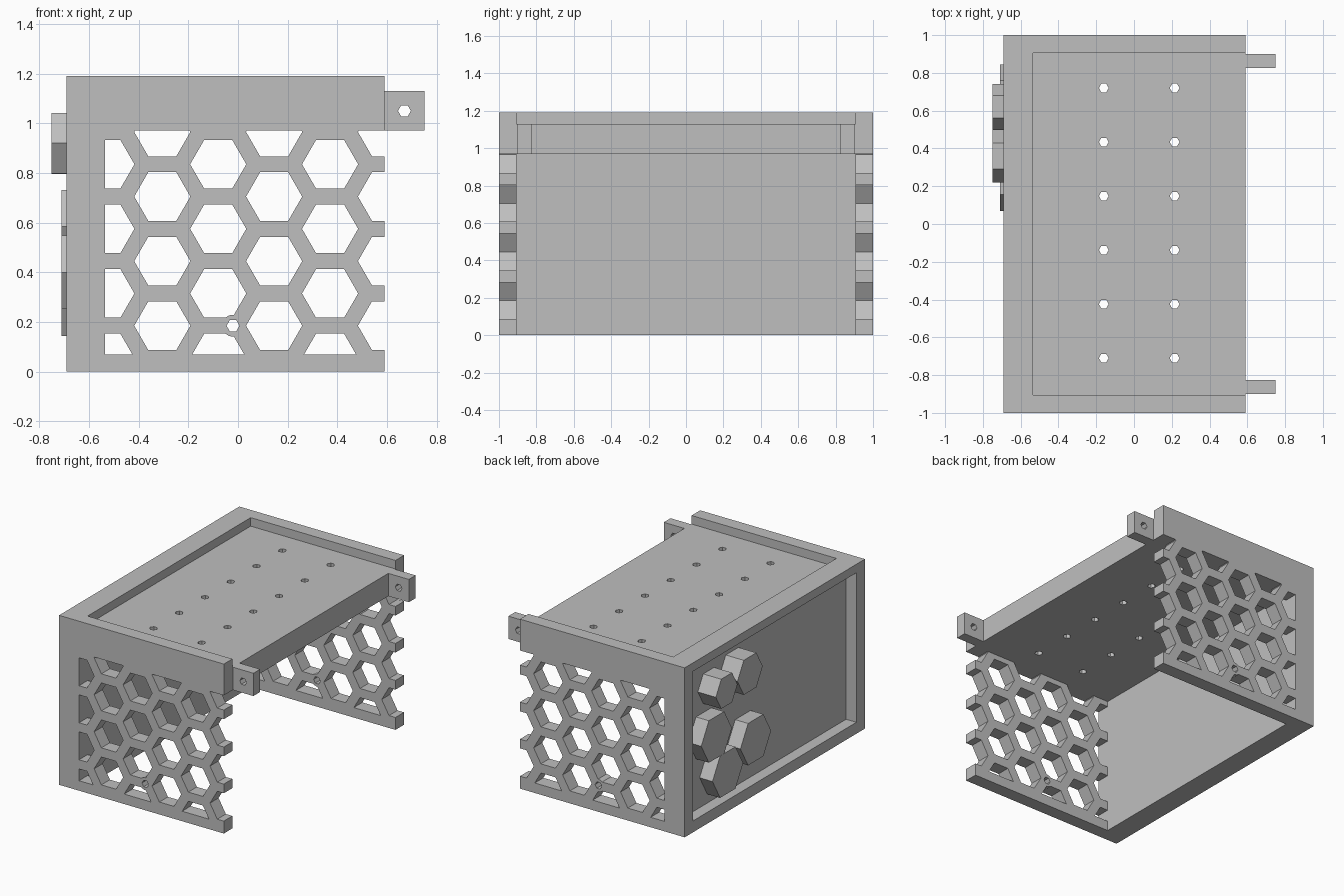
import bpy, bmesh
from math import cos, sin, pi, sqrt
from mathutils import Vector

if "Cube" in bpy.data.objects:
    bpy.data.objects.remove(bpy.data.objects["Cube"])

grey = bpy.data.materials.new("light_grey")
grey.use_nodes = True
grey.diffuse_color = (0.52, 0.52, 0.52, 1)
grey.node_tree.nodes["Principled BSDF"].inputs["Base Color"].default_value = (0.52, 0.52, 0.52, 1)


def finish(name, bm):
    bmesh.ops.recalc_face_normals(bm, faces=bm.faces)
    mesh = bpy.data.meshes.new(name)
    bm.to_mesh(mesh)
    bm.free()
    mesh.materials.append(grey)
    obj = bpy.data.objects.new(name, mesh)
    bpy.context.collection.objects.link(obj)
    return obj


def add_box(bm, low, high):
    verts = bmesh.ops.create_cube(bm, size=1)["verts"]
    for v in verts:
        v.co = Vector([low[i] if v.co[i] < 0 else high[i] for i in range(3)])


def box(name, low, high):
    bm = bmesh.new()
    add_box(bm, low, high)
    return finish(name, bm)


def add_prism(bm, axis, u, v, radius, start, end, sides=6):
    """Prism along an axis; u and v are its centre on the other two axes."""
    rings = []
    for depth in (start, end):
        ring = []
        for k in range(sides):
            co = [u + radius * cos(2 * pi * k / sides), v + radius * sin(2 * pi * k / sides)]
            co.insert(axis, depth)
            ring.append(bm.verts.new(co))
        rings.append(ring)
    a, b = rings
    bm.faces.new(a)
    bm.faces.new(b)
    for k in range(sides):
        j = (k + 1) % sides
        bm.faces.new((a[k], a[j], b[j], b[k]))


def cut(obj, bm):
    """Subtract the solids in bm from obj."""
    cutter = finish("cutter", bm)
    cutter.hide_render = True
    mod = obj.modifiers.new("cut", 'BOOLEAN')
    mod.operation = 'DIFFERENCE'
    mod.solver = 'EXACT'
    mod.object = cutter
    graph = bpy.context.evaluated_depsgraph_get()
    mesh = bpy.data.meshes.new_from_object(obj.evaluated_get(graph))
    obj.modifiers.clear()
    obj.data = mesh
    bpy.data.objects.remove(cutter)


BACK, INNER, FRONT = -0.69, -0.535, 0.59
HALF, WALL = 1.0, 0.905
SHELF_LOW, SHELF_TOP, TOP = 0.97, 1.13, 1.19
PITCH, HEX, HOLE = 0.26, 0.113, 0.026

# End panel with a recessed outer face
panel = box("end_panel", (BACK, -HALF, 0), (INNER, HALF, TOP))
bm = bmesh.new()
add_box(bm, (BACK - 0.1, -WALL, 0.08), (-0.61, WALL, SHELF_TOP))
cut(panel, bm)

# Recessed top shelf with two rows of mounting holes
shelf = box("top_shelf", (INNER, -WALL, SHELF_LOW), (FRONT, WALL, SHELF_TOP))
bm = bmesh.new()
for x in (-0.16, 0.215):
    for k in range(6):
        add_prism(bm, 2, x, 0.005 + 0.286 * (k - 2.5), HOLE, 0.9, 1.2)
cut(shelf, bm)

# Side walls, mirrored about the middle
BOSS = (-0.02, 0.185)
for side, s in (("right", -1), ("left", 1)):
    y0, y1 = sorted((s * WALL, s * HALF))
    box(side + "_top_rail", (INNER, y0, SHELF_LOW), (FRONT, y1, TOP))
    box(side + "_bottom_rail", (INNER, y0, 0), (FRONT, y1, 0.07))

    # Honeycomb lattice, with alternate columns shifted half a pitch
    lattice = box(side + "_honeycomb", (INNER, y0, 0.07), (FRONT, y1, SHELF_LOW))
    bm = bmesh.new()
    for col in range(6):
        for row in range(4):
            z = (0.055 if col % 2 == 0 else 0.185) + PITCH * row
            add_prism(bm, 1, -0.53 + col * PITCH * sqrt(3) / 2, z, HEX, y0 - 0.1, y1 + 0.1)
    add_prism(bm, 1, *BOSS, HOLE, y0 - 0.1, y1 + 0.1)
    cut(lattice, bm)

    # Round screw boss through the lattice
    bm = bmesh.new()
    add_prism(bm, 1, *BOSS, 0.044, y0, y1, 32)
    boss = finish(side + "_boss", bm)
    bm = bmesh.new()
    add_prism(bm, 1, *BOSS, HOLE, y0 - 0.1, y1 + 0.1)
    cut(boss, bm)

    # Drilled mounting tab
    t0, t1 = sorted((s * 0.825, s * 0.9))
    tab = box(side + "_tab", (FRONT, t0, SHELF_LOW), (0.75, t1, SHELF_TOP))
    bm = bmesh.new()
    add_prism(bm, 1, 0.67, 1.05, HOLE, t0 - 0.1, t1 + 0.1)
    cut(tab, bm)

# Raised plain hexagon tiles on the recessed panel
tiles = [(0.675, 0.585, 0.17, -0.71), (0.55, 0.29, 0.17, -0.71), (0.24, 0.4, 0.17, -0.71),
         (0.62, 0.9, 0.12, -0.75), (0.36, 0.92, 0.14, -0.75)]
for i, (y, z, radius, face) in enumerate(tiles):
    bm = bmesh.new()
    add_prism(bm, 0, y, z, radius, face, -0.6)
    finish("hexagon_tile_%d" % (i + 1), bm)
